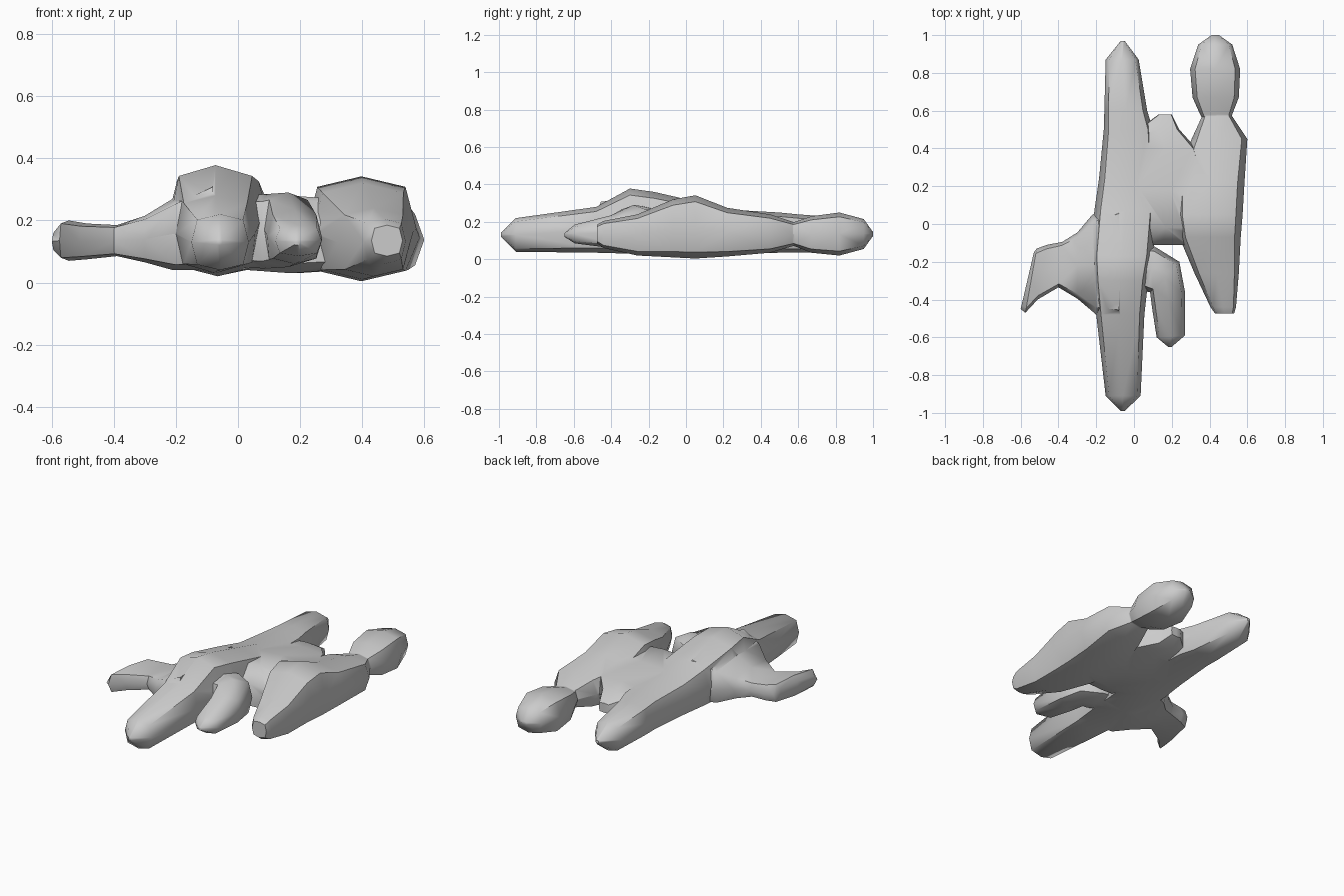
import bpy, bmesh


def loft(name, sections, k=0.8):
    """Loft of 8-sided rings; each section is (xa, ya, xb, yb, z_low, z_high)."""
    shape = [(1, 0), (k, k), (0, 1), (-k, k), (-1, 0), (-k, -k), (0, -1), (k, -k)]
    bm = bmesh.new()
    rings = []
    for xa, ya, xb, yb, z0, z1 in sections:
        ring = []
        for u, w in shape:
            t = (u + 1) / 2
            ring.append(bm.verts.new((xa + (xb - xa) * t, ya + (yb - ya) * t,
                                      (z0 + z1) / 2 + (z1 - z0) / 2 * w)))
        rings.append(ring)
    for a, b in zip(rings, rings[1:]):
        for i in range(8):
            j = (i + 1) % 8
            bm.faces.new((a[i], a[j], b[j], b[i]))
    bm.faces.new(rings[0][::-1])
    bm.faces.new(rings[-1])
    bmesh.ops.recalc_face_normals(bm, faces=bm.faces)
    bmesh.ops.triangulate(bm, faces=bm.faces)
    me = bpy.data.meshes.new(name)
    bm.to_mesh(me)
    bm.free()
    ob = bpy.data.objects.new(name, me)
    bpy.context.collection.objects.link(ob)
    return ob


def along_y(name, rows, k=0.8):
    """Rows are (y, x_left, x_right, z_low, z_high)."""
    return loft(name, [(a, y, b, y, l, h) for y, a, b, l, h in rows], k)


# long central body
body = along_y("long_body", [
    (-0.99, -0.07, -0.05, 0.12, 0.14), (-0.91, -0.15, 0.035, 0.04, 0.22),
    (-0.48, -0.20, 0.055, 0.035, 0.28), (-0.30, -0.22, 0.075, 0.03, 0.378),
    (-0.17, -0.23, 0.10, 0.02, 0.36), (0.07, -0.21, 0.12, 0.025, 0.305),
    (0.24, -0.185, 0.12, 0.03, 0.265), (0.50, -0.16, 0.10, 0.035, 0.25),
    (0.60, -0.157, 0.07, 0.035, 0.24), (0.87, -0.15, 0.025, 0.045, 0.22),
    (0.97, -0.07, -0.05, 0.125, 0.145)])

# side limb with a flared, slanted end
limb = loft("side_limb", [
    (-0.08, -0.50, -0.08, 0.10, 0.04, 0.33), (-0.20, -0.48, -0.22, 0.05, 0.04, 0.27),
    (-0.30, -0.395, -0.30, -0.045, 0.065, 0.215),
    (-0.40, -0.335, -0.38, -0.095, 0.085, 0.185),
    (-0.51, -0.40, -0.46, -0.11, 0.075, 0.19),
    (-0.575, -0.47, -0.515, -0.13, 0.07, 0.20),
    (-0.60, -0.45, -0.53, -0.15, 0.10, 0.165)], 0.85)

# right-hand body
flank = along_y("right_body", [
    (-0.475, 0.43, 0.53, 0.085, 0.185), (-0.44, 0.405, 0.54, 0.06, 0.205),
    (-0.26, 0.32, 0.555, 0.02, 0.24), (-0.07, 0.24, 0.565, 0.01, 0.32),
    (0.05, 0.22, 0.575, 0.004, 0.342), (0.22, 0.22, 0.585, 0.015, 0.275),
    (0.45, 0.305, 0.60, 0.035, 0.24), (0.57, 0.36, 0.52, 0.07, 0.20),
    (0.62, 0.37, 0.50, 0.09, 0.19)])

# web joining the two bodies
web = along_y("joining_web", [
    (-0.11, 0.0, 0.30, 0.06, 0.20), (-0.02, -0.02, 0.36, 0.03, 0.28),
    (0.18, -0.02, 0.40, 0.03, 0.275), (0.40, 0.0, 0.33, 0.05, 0.24),
    (0.50, 0.02, 0.24, 0.07, 0.22), (0.58, 0.13, 0.20, 0.11, 0.17)], 0.9)

# rounded head
head = along_y("head", [
    (0.54, 0.375, 0.50, 0.09, 0.19), (0.58, 0.35, 0.52, 0.07, 0.20),
    (0.67, 0.31, 0.555, 0.035, 0.23), (0.82, 0.297, 0.562, 0.02, 0.25),
    (0.95, 0.34, 0.52, 0.055, 0.215), (1.0, 0.41, 0.45, 0.125, 0.145)])

# short front limb, rooted in the central body
stub = loft("front_stub", [
    (-0.02, -0.32, -0.02, -0.12, 0.05, 0.28), (0.075, -0.36, 0.11, -0.12, 0.045, 0.285),
    (0.085, -0.36, 0.24, -0.20, 0.05, 0.29), (0.095, -0.44, 0.27, -0.36, 0.06, 0.235),
    (0.12, -0.60, 0.27, -0.59, 0.085, 0.185), (0.18, -0.65, 0.20, -0.65, 0.12, 0.14)])

# merge the parts into one skin
for part in (limb, flank, web, head, stub):
    m = body.modifiers.new("join_" + part.name, "BOOLEAN")
    m.operation, m.solver, m.object = "UNION", "EXACT", part
bpy.context.view_layer.objects.active = body
body.select_set(True)
for m in list(body.modifiers):
    bpy.ops.object.modifier_apply(modifier=m.name)
for part in (limb, flank, web, head, stub):
    bpy.data.objects.remove(part)
bpy.ops.object.shade_smooth_by_angle(angle=0.9)
body.name = "branching_body"
